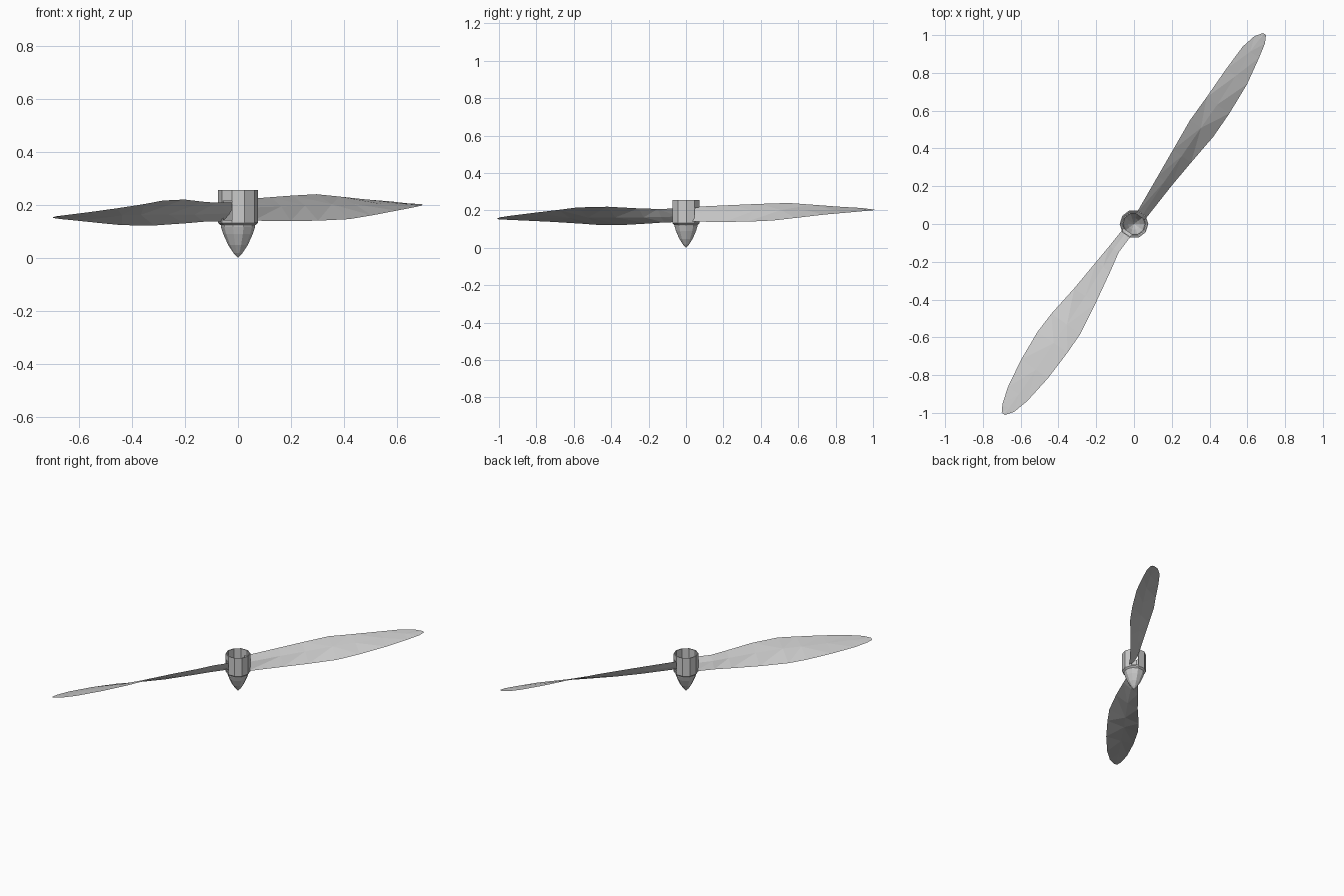
import bpy, bmesh
from math import sin, cos, pi, atan2
from mathutils import Vector

if "Cube" in bpy.data.objects:
    bpy.data.objects.remove(bpy.data.objects["Cube"])

AXIS = atan2(1.0, 0.70)                      # blade direction seen from above
ALONG = Vector((cos(AXIS), sin(AXIS), 0))
ACROSS = Vector((sin(AXIS), -cos(AXIS), 0))


def finish(name, bm):
    bmesh.ops.recalc_face_normals(bm, faces=bm.faces)
    mesh = bpy.data.meshes.new(name)
    bm.to_mesh(mesh)
    bm.free()
    obj = bpy.data.objects.new(name, mesh)
    bpy.context.collection.objects.link(obj)
    return obj


def lathe(name, profile, sides=10, slot=None):
    """Revolve (radius, z) rings; slot leaves band faces open on both blade sides."""
    bm = bmesh.new()
    rings = []
    for r, z in profile:
        if r == 0:
            rings.append([bm.verts.new((0, 0, z))] * sides)
            continue
        angles = [AXIS + (i + 0.5) * 2 * pi / sides for i in range(sides)]
        rings.append([bm.verts.new((r * cos(a), r * sin(a), z)) for a in angles])
    for k, (lo, hi) in enumerate(zip(rings, rings[1:])):
        for i in range(sides):
            j = (i + 1) % sides
            if k == slot and j % (sides // 2) == 0:
                continue
            corners = list(dict.fromkeys((lo[i], lo[j], hi[j], hi[i])))
            bm.faces.new(corners)
    obj = finish(name, bm)
    wall = obj.modifiers.new("wall", 'SOLIDIFY')
    wall.thickness = 0.006
    wall.offset = -1
    return obj


def blade(name, stations, side):
    """Loft thin sections: distance, low edge offset/z, high edge offset/z."""
    bm = bmesh.new()
    rings = []
    for s, n_low, z_low, n_high, z_high in stations:
        low = side * (ALONG * s + ACROSS * n_low) + Vector((0, 0, z_low))
        high = side * (ALONG * s + ACROSS * n_high) + Vector((0, 0, z_high))
        chord = high - low
        normal = chord.cross(side * ALONG).normalized()
        if normal.z < 0:
            normal.negate()
        t = 0.008 * (1.25 - s) / 1.2 + 0.001
        section = [low, low.lerp(high, 0.45) - normal * t * 0.6,
                   high, low.lerp(high, 0.55) + normal * t]
        rings.append([bm.verts.new(p) for p in section])
    for a, b in zip(rings, rings[1:]):
        for i in range(4):
            j = (i + 1) % 4
            bm.faces.new((a[i], a[j], b[j], b[i]))
    bm.faces.new(rings[0])
    bm.faces.new(rings[-1])
    bmesh.ops.triangulate(bm, faces=bm.faces)
    return finish(name, bm)


# Pointed nose and open collar with slots for the blade roots
lathe("spinner_nose", [(0, 0), (0.017, 0.018), (0.037, 0.048), (0.056, 0.09),
                       (0.065, 0.118), (0.065, 0.13)])
lathe("hub_collar", [(0.064, 0.122), (0.076, 0.132), (0.076, 0.142),
                     (0.076, 0.215), (0.076, 0.255)], slot=2)

# Two slightly different twisted blades
blade("blade_rear", [
    (0.05, 0.034, 0.140, -0.022, 0.220),
    (0.28, 0.047, 0.139, -0.042, 0.229),
    (0.44, 0.061, 0.140, -0.056, 0.235),
    (0.62, 0.079, 0.146, -0.072, 0.240),
    (0.77, 0.078, 0.160, -0.070, 0.231),
    (0.95, 0.066, 0.178, -0.071, 0.220),
    (1.10, 0.038, 0.190, -0.067, 0.213),
    (1.18, 0.020, 0.197, -0.048, 0.206),
    (1.22, -0.001, 0.201, -0.020, 0.203)], 1)
blade("blade_front", [
    (0.05, 0.032, 0.138, -0.024, 0.210),
    (0.17, 0.040, 0.136, -0.020, 0.208),
    (0.28, 0.049, 0.130, -0.042, 0.211),
    (0.46, 0.064, 0.122, -0.074, 0.220),
    (0.64, 0.086, 0.123, -0.101, 0.216),
    (0.76, 0.091, 0.130, -0.102, 0.203),
    (0.93, 0.078, 0.139, -0.095, 0.187),
    (1.09, 0.052, 0.146, -0.075, 0.172),
    (1.18, 0.024, 0.150, -0.050, 0.163),
    (1.22, 0.001, 0.152, -0.020, 0.157)], -1)
